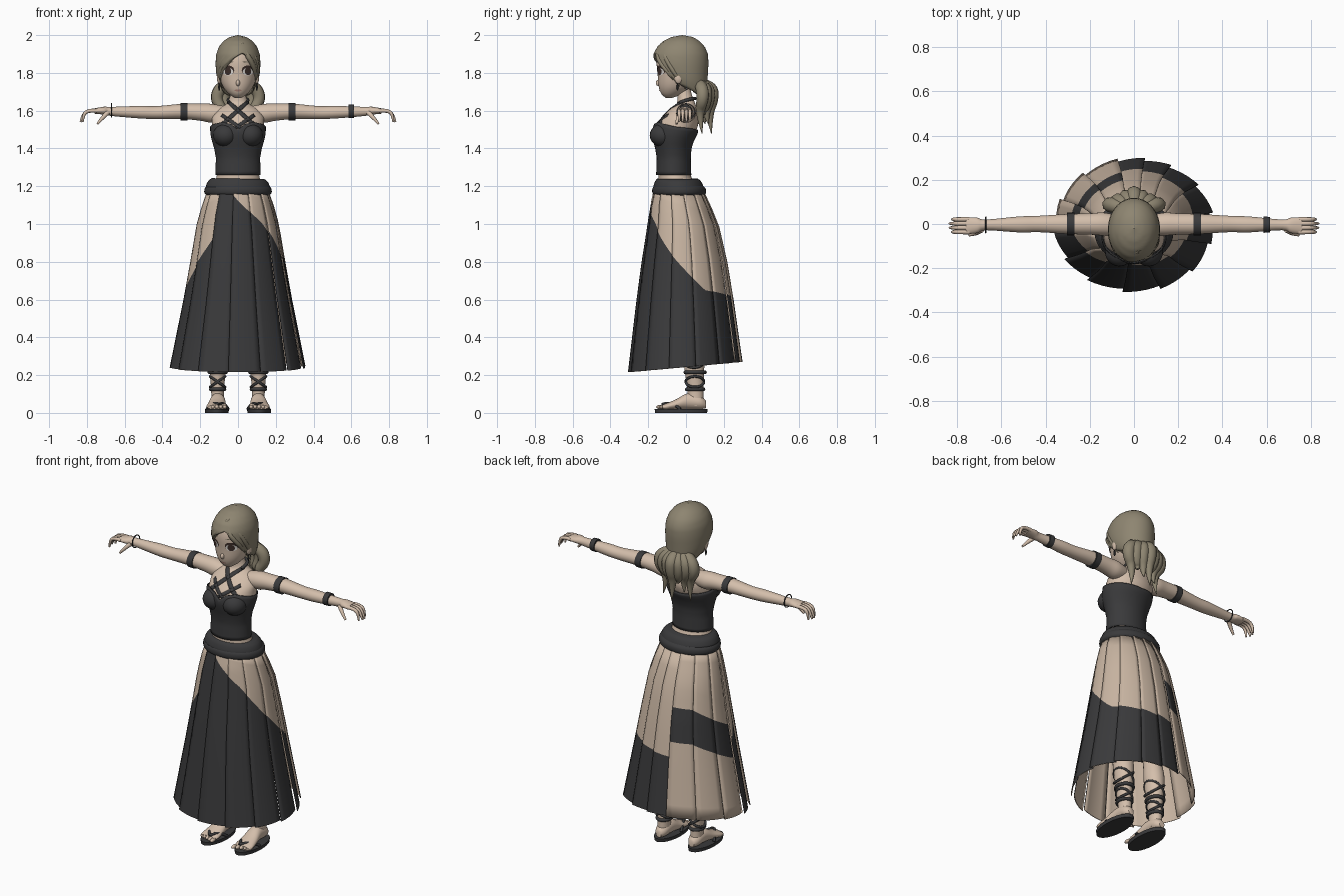
import bpy, bmesh, math
from mathutils import Vector, Matrix

cube = bpy.data.objects.get("Cube")
if cube:
    bpy.data.objects.remove(cube)


def material(name, r, g, b):
    m = bpy.data.materials.new(name)
    m.use_nodes = True
    m.diffuse_color = (r, g, b, 1)
    node = next(n for n in m.node_tree.nodes if n.type == 'BSDF_PRINCIPLED')
    node.inputs["Base Color"].default_value = (r, g, b, 1)
    node.inputs["Roughness"].default_value = .8
    return m


SKIN = material("skin", .66, .52, .41)
TAN = material("tan cloth", .58, .46, .36)
DARK = material("charcoal cloth", .042, .042, .044)
HAIR = material("ash hair", .27, .235, .165)
WHITE = material("eye white", .75, .72, .68)
IRIS = material("dark brown", .05, .03, .025)
LIP = material("lip", .45, .25, .2)


def finish(name, bm, mats, angle=50):
    bmesh.ops.recalc_face_normals(bm, faces=bm.faces)
    me = bpy.data.meshes.new(name)
    bm.to_mesh(me)
    bm.free()
    for m in mats:
        me.materials.append(m)
    me.shade_smooth()
    me.set_sharp_from_angle(angle=math.radians(angle))
    ob = bpy.data.objects.new(name, me)
    bpy.context.collection.objects.link(ob)
    return ob


def interp(table, x):
    if x <= table[0][0]:
        return table[0][1:]
    for a, b in zip(table, table[1:]):
        if x <= b[0]:
            t = (x - a[0]) / (b[0] - a[0])
            return [p + (q - p) * t for p, q in zip(a[1:], b[1:])]
    return table[-1][1:]


def smooth_rows(rows, steps=4):
    out = []
    for i in range(len(rows) - 1):
        a, b, c, d = (rows[max(0, min(len(rows) - 1, i + k))] for k in (-1, 0, 1, 2))
        for s in range(steps):
            t = s / steps
            out.append([q + .5 * t * (r - p + t * (2*p - 5*q + 4*r - u + t * (3*(q - r) + u - p)))
                        for p, q, r, u in zip(a, b, c, d)])
    return out + [rows[-1]]


def loft(name, axis, rows, mat, side=1, segs=24):
    """Rows are: place along axis, two centre values, two radii."""
    bm = bmesh.new()
    rings = []
    for t, c1, c2, r1, r2 in smooth_rows(rows):
        ring = []
        for k in range(segs):
            a = math.tau * k / segs
            u, v = c1 + r1 * math.cos(a), c2 + r2 * math.sin(a)
            p = {'x': (t, u, v), 'y': (u, t, v), 'z': (u, v, t)}[axis]
            ring.append(bm.verts.new((p[0] * side, p[1], p[2])))
        rings.append(ring)
    for a, b in zip(rings, rings[1:]):
        for k in range(segs):
            bm.faces.new((a[k], a[k-1], b[k-1], b[k]))
    bm.faces.new(rings[0])
    bm.faces.new(rings[-1])
    return finish(name, bm, [mat])


def surf(prof, az, z, scale=1):
    rx, cy, ry = interp(prof, z)
    a = math.radians(az)
    return (rx * math.cos(a) * scale, cy + ry * math.sin(a) * scale, z)


def shell(name, prof, columns, mats, row_mats, thick):
    """Columns are: azimuth, radial scale, heights from top to bottom."""
    bm = bmesh.new()
    grid = [[bm.verts.new(surf(prof, az, z, s)) for z in zs] for az, s, zs in columns]
    for a, b in zip(grid, grid[1:]):
        for j, m in enumerate(row_mats):
            f = bm.faces.new((a[j], a[j+1], b[j+1], b[j]))
            f.material_index = m
    bmesh.ops.remove_doubles(bm, verts=bm.verts, dist=.00001)
    ob = finish(name, bm, mats)
    # make the outside face outward before thickening inward
    p = ob.data.polygons[len(ob.data.polygons) // 2]
    if p.normal.x * p.center.x + p.normal.y * p.center.y < 0:
        ob.data.flip_normals()
    mod = ob.modifiers.new("thickness", 'SOLIDIFY')
    mod.thickness, mod.offset, mod.material_offset = thick, -1, -1
    return ob


def spread(a, b, n):
    return [a + (b - a) * k / n for k in range(n)]


def ball(name, loc, size, mat):
    bm = bmesh.new()
    bmesh.ops.create_uvsphere(bm, u_segments=20, v_segments=12, radius=1)
    bm.transform(Matrix.Translation(loc) @ Matrix.Diagonal((*size, 1)))
    return finish(name, bm, [mat])


def strand(name, pts, radii, mat, cyclic=False):
    cu = bpy.data.curves.new(name, 'CURVE')
    cu.dimensions, cu.bevel_depth, cu.bevel_resolution = '3D', 1, 2
    cu.use_fill_caps = True
    sp = cu.splines.new('NURBS')
    sp.points.add(len(pts) - 1)
    for q, p, r in zip(sp.points, pts, radii):
        q.co, q.radius = (*p, 1), r
    sp.order_u, sp.use_endpoint_u, sp.use_cyclic_u = 3, not cyclic, cyclic
    sp.resolution_u = 6
    cu.materials.append(mat)
    ob = bpy.data.objects.new(name, cu)
    bpy.context.collection.objects.link(ob)
    return ob


def hoop(name, centre, rx, ry, tilt, mat, r=.007):
    pts = []
    for k in range(16):
        a = math.tau * k / 16
        x = rx * math.cos(a)
        pts.append(Vector(centre) + Vector((x, ry * math.sin(a), x * tilt)))
    return strand(name, pts, [r] * 16, mat, True)


def project(ob, target, gap):
    mod = ob.modifiers.new("lay on surface", 'SHRINKWRAP')
    mod.target, mod.wrap_method, mod.wrap_mode = target, 'PROJECT', 'ABOVE_SURFACE'
    mod.use_project_y, mod.use_positive_direction, mod.offset = True, True, gap


def disc(name, x, z, rx, rz, mat, target, gap):
    bm = bmesh.new()
    bmesh.ops.create_circle(bm, cap_ends=True, cap_tris=True, segments=20, radius=1)
    for v in bm.verts:
        v.co = (x + rx * v.co.x, -.5, z + rz * v.co.y)
    project(finish(name, bm, [mat]), target, gap)


def ribbon(name, p, q, width, mat, target):
    bm = bmesh.new()
    p, q = Vector((p[0], -.5, p[1])), Vector((q[0], -.5, q[1]))
    off = (q - p).cross(Vector((0, 1, 0))).normalized() * width / 2
    rows = [[bm.verts.new(p.lerp(q, k / 14) + off * s) for s in (-1, 0, 1)] for k in range(15)]
    for a, b in zip(rows, rows[1:]):
        for j in (0, 1):
            bm.faces.new((a[j], a[j+1], b[j+1], b[j]))
    ob = finish(name, bm, [mat])
    project(ob, target, .004)
    ob.modifiers.new("thickness", 'SOLIDIFY').thickness = .008


# Body, neck and head
torso = loft("torso", 'z', [(1.05, 0, -.04, .13, .10), (1.2, 0, -.05, .125, .095), (1.26, 0, -.06, .112, .085),
    (1.35, 0, -.065, .11, .082), (1.43, 0, -.07, .127, .096), (1.48, 0, -.06, .137, .108), (1.53, 0, -.045, .138, .11),
    (1.57, 0, -.03, .135, .092), (1.61, 0, -.012, .105, .07), (1.64, 0, 0, .058, .048), (1.7, 0, -.01, .037, .037),
    (1.76, 0, -.01, .037, .037)], SKIN, segs=40)
face = loft("head", 'z', [(1.667, 0, -.09, .016, .016), (1.69, 0, -.074, .05, .057), (1.73, 0, -.055, .081, .09),
    (1.79, 0, -.04, .1, .11), (1.87, 0, -.035, .105, .12), (1.94, 0, -.03, .08, .1), (1.97, 0, -.03, .04, .05)], SKIN, segs=40)
ball("nose", (0, -.142, 1.747), (.011, .018, .018), SKIN)
disc("mouth", 0, 1.708, .018, .005, LIP, face, .003)

# Top with a curved neckline
top_prof = [(1.26, .12, -.065, .093), (1.35, .117, -.065, .09), (1.4, .126, -.067, .096), (1.44, .138, -.066, .108),
            (1.48, .147, -.06, .122), (1.55, .147, -.046, .122)]
neckline = [(0, 1.515), (90, 1.495), (180, 1.515), (235, 1.54), (255, 1.53), (270, 1.5), (285, 1.53), (305, 1.54), (360, 1.515)]
shell("top", top_prof, [(a, 1, spread(interp(neckline, a)[0], 1.26, 14) + [1.26]) for a in range(0, 361, 5)],
      [DARK], [0] * 14, .006)

# Belt of two folded layers
loft("belt_lower", 'z', [(1.15, 0, -.035, .165, .132), (1.165, 0, -.036, .178, .142), (1.19, 0, -.037, .175, .14),
                         (1.21, 0, -.04, .155, .12)], DARK, segs=40)
fold = loft("belt_upper", 'z', [(1.18, 0, -.04, .16, .125), (1.195, 0, -.04, .17, .133), (1.225, 0, -.042, .158, .122),
                                (1.24, 0, -.045, .14, .108)], DARK, segs=40)
fold.rotation_euler.y = .02
fold.location.x = -.024

# Pleated skirt of overlapping panels, coloured in bands
skirt_prof = [(.21, .367, 0, .308), (.6, .288, -.005, .257), (.8, .252, -.008, .227), (1, .218, -.015, .188),
              (1.1, .19, -.03, .16), (1.17, .165, -.038, .135)]
edges = [102, 130, 158, 187, 211, 235, 262, 289, 316, 343, 370, 396, 422, 442, 462]
back_line = [(102, .88), (130, .87), (187, .74)]
side_line = [(187, .66), (195, .7), (235, .93)]
wrap_line = [(262, 1.15), (308, 1), (346, .82), (385, .65), (462, .6)]
for i, (a0, a1) in enumerate(zip(edges, edges[1:])):
    columns = []
    for k in range(6):
        az = a0 + (a1 + 1.5 - a0) * k / 5
        hem = .243 + .027 * math.sin(math.radians(az))
        low = hem + .0005
        if a1 <= 187:
            high = interp(back_line, az)[0]
            low = high - .19
        elif a1 <= 235:
            high = interp(side_line, az)[0]
        else:
            high = interp(wrap_line, az)[0] if a0 >= 262 else 1.165
        zs = spread(1.17, high, 6) + spread(high, low, 8) + spread(low, hem, 6) + [hem]
        columns.append((az, 1.01 - .05 * k / 5, zs))
    shell(f"skirt_panel_{i + 1}", skirt_prof, columns, [TAN, DARK], [0] * 6 + [1] * 8 + [0] * 6, .004)

# Hair cap cut along a hairline, measured round from the front
hair_prof = [(1.66, .05, .05, .045), (1.7, .08, .025, .085), (1.75, .106, -.005, .118), (1.8, .116, -.022, .138),
             (1.85, .119, -.028, .147), (1.9, .115, -.028, .144), (1.94, .1, -.026, .125), (1.97, .076, -.024, .094),
             (1.99, .045, -.02, .056), (2, .001, -.02, .001)]
hairline = [(-180, 1.66), (-110, 1.69), (-75, 1.73), (-62, 1.77), (-50, 1.81), (-25, 1.86), (10, 1.905), (18, 1.905),
            (30, 1.87), (50, 1.82), (62, 1.77), (75, 1.73), (110, 1.69), (180, 1.66)]
cols = []
for d in range(-180, 181, 5):
    end = interp(hairline, d)[0]
    cols.append((270 + d, 1, [end + (2 - end) * math.cos(k * math.pi / 40) for k in range(20)] + [end]))
shell("hair_cap", hair_prof, cols, [HAIR], [0] * 20, .012)
for n, path in enumerate([[(14, 1.96), (0, 1.91), (-28, 1.865), (-58, 1.79), (-66, 1.74)],
                          [(14, 1.96), (-15, 1.93), (-45, 1.87), (-68, 1.8), (-75, 1.72)],
                          [(14, 1.96), (24, 1.9), (40, 1.855), (58, 1.8), (66, 1.73)],
                          [(16, 1.96), (45, 1.91), (65, 1.84), (75, 1.78), (80, 1.71)]]):
    strand(f"fringe_lock_{n + 1}", [surf(hair_prof, 270 + d, z, .96) for d, z in path],
           [.006, .013, .014, .012, .002], HAIR)

# Gathered tail spreading into waves
ball("hair_knot", (0, .07, 1.735), (.06, .045, .05), HAIR)
for n in range(7):
    s = (n - 3) / 3
    y, drop = .135 - .05 * abs(s), .05 * (n % 3)
    strand(f"tail_lock_{n + 1}", [(s * .02, .06, 1.75), (s * .09, y, 1.73), (s * .12, y + .005, 1.66),
           (s * .07, y - .015, 1.59), (s * .09, y, 1.48 + drop)], [.025, .036, .034, .024, .002], HAIR)

for side, label in ((1, "left"), (-1, "right")):
    # Eyes, ears and bust
    x = side * .05
    disc(f"{label}_lashes", x, 1.814, .031, .025, IRIS, face, .002)
    disc(f"{label}_eye_white", x, 1.807, .026, .02, WHITE, face, .004)
    disc(f"{label}_iris", x, 1.809, .016, .02, IRIS, face, .006)
    disc(f"{label}_brow", x, 1.858, .028, .003, HAIR, face, .003)
    ball(f"{label}_ear", (side * .1, -.04, 1.775), (.012, .022, .032), SKIN)
    ball(f"{label}_earring", (side * .1, -.045, 1.725), (.005, .005, .02), DARK)
    ball(f"{label}_bust", (side * .066, -.122, 1.47), (.066, .07, .062), DARK)

    # Crossed halter straps
    ribbon(f"{label}_neck_strap", (side * -.05, 1.645), (side * .095, 1.515), .019, DARK, torso)
    ribbon(f"{label}_cross_strap", (side * -.085, 1.575), (side * .04, 1.49), .017, DARK, torso)
    strand(f"{label}_nape_strap", [(side * .046, -.035, 1.642), (side * .056, 0, 1.655), (side * .04, .04, 1.665),
           (0, .048, 1.665)], [.009] * 4, DARK)

    # Arm, hand and bands
    loft(f"{label}_arm", 'x', [(.08, -.005, 1.585, .045, .04), (.14, 0, 1.586, .052, .05), (.2, 0, 1.592, .048, .045),
        (.3, 0, 1.596, .045, .04), (.43, 0, 1.59, .037, .034), (.52, -.002, 1.592, .036, .033),
        (.67, -.004, 1.596, .024, .024), (.71, -.006, 1.6, .035, .021), (.76, -.008, 1.598, .038, .014)], SKIN, side)
    for n in range(4):
        y = -.036 + .019 * n
        reach = .84 - .012 * abs(n - 1.5)
        strand(f"{label}_finger_{n + 1}", [(side * .745, y, 1.599), (side * .79, y, 1.603), (side * .82, y, 1.58),
               (side * reach, y, 1.54)], [.011, .01, .009, .005], SKIN)
    strand(f"{label}_thumb", [(side * .69, -.025, 1.59), (side * .715, -.045, 1.565), (side * .745, -.05, 1.53)],
           [.014, .011, .006], SKIN)
    loft(f"{label}_arm_band", 'x', [(.268, 0, 1.594, .051, .046), (.304, 0, 1.594, .051, .046)], DARK, side)

    # Leg, foot and sandal
    x = .108
    loft(f"{label}_leg", 'z', [(.04, x, .052, .034, .042), (.12, x, .05, .034, .042), (.21, x, .045, .042, .05),
        (.35, x, .04, .055, .06), (.5, x, .02, .05, .055), (.9, x * .8, -.02, .075, .08)], SKIN, side)
    loft(f"{label}_foot", 'y', [(.105, x, .045, .018, .02), (.075, x, .056, .036, .036), (.01, x, .062, .04, .042),
        (-.05, x + .003, .045, .048, .028), (-.1, x + .005, .034, .054, .018), (-.125, x + .005, .03, .048, .012)], SKIN, side)
    loft(f"{label}_sole", 'z', [(0, x + .004, -.026, .062, .138), (.02, x + .004, -.026, .064, .14)], DARK, side, 32)
    for n in range(5):
        ball(f"{label}_toe_{n + 1}", (side * (.07 + .021 * n), -.137 + .008 * n, .031), (.011, .022, .011), SKIN)
    for n, e in enumerate((-1, 1)):
        strand(f"{label}_sandal_strap_{n + 1}", [(side * (x - .01), -.125, .045), (side * (x + e * .03), -.08, .063),
               (side * (x + e * .056), -.03, .02)], [.008] * 3, DARK)
        hoop(f"{label}_crossed_lace_{n + 1}", (side * x, .047, .165), .041, .049, e * .7, DARK)
        hoop(f"{label}_calf_lace_{n + 1}", (side * x, .042, .28), .051, .058, e * .8, DARK)
    for z, r in ((.125, .037), (.215, .045)):
        hoop(f"{label}_ankle_band", (side * x, .048, z), r, r + .008, 0, DARK, .01)

# Odd jewellery: wide cuff on the left wrist, thin ring on the right
loft("left_wrist_cuff", 'x', [(.585, -.003, 1.597, .037, .037), (.615, -.003, 1.597, .035, .036)], DARK)
ring = hoop("right_bracelet", (0, 0, 0), .036, .036, 0, DARK, .003)
ring.location = (-.67, -.004, 1.602)
ring.rotation_euler.y = math.pi / 2
